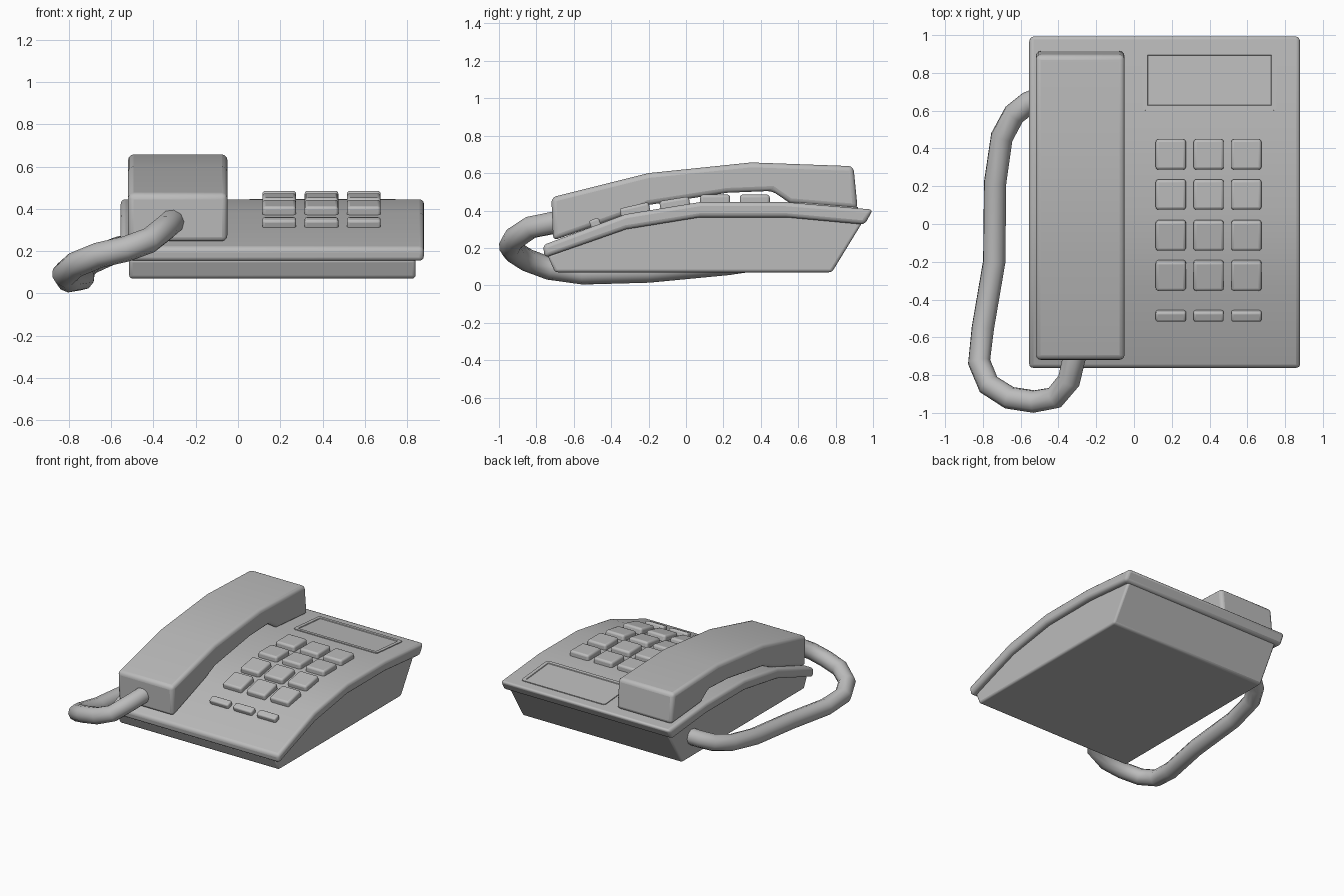
import bpy, bmesh, math
from mathutils import Vector

cube = bpy.data.objects.get("Cube")
if cube:
    bpy.data.objects.remove(cube, do_unlink=True)

grey = bpy.data.materials.new("plain grey")
grey.use_nodes = True
colour = (0.5, 0.5, 0.5, 1)
grey.diffuse_color = colour
grey.node_tree.nodes["Principled BSDF"].inputs["Base Color"].default_value = colour


def finish(obj, bevel=0, segments=3):
    """Give an object its material, rounded edges and smooth shading."""
    obj.data.materials.append(grey)
    if bevel:
        mod = obj.modifiers.new("rounded edges", "BEVEL")
        mod.width, mod.segments = bevel, segments
        mod.limit_method, mod.angle_limit = "ANGLE", math.radians(32)
    bpy.ops.object.select_all(action="DESELECT")
    obj.select_set(True)
    bpy.context.view_layer.objects.active = obj
    bpy.ops.object.shade_smooth_by_angle(angle=math.radians(32))
    return obj


def mesh_object(name, bm):
    bmesh.ops.recalc_face_normals(bm, faces=bm.faces)
    mesh = bpy.data.meshes.new(name)
    bm.to_mesh(mesh)
    bm.free()
    obj = bpy.data.objects.new(name, mesh)
    bpy.context.collection.objects.link(obj)
    return obj


def side_profile(name, points, x0, x1, bevel):
    """Extrude a side outline of (y, z) points from x0 to x1."""
    bm = bmesh.new()
    face = bm.faces.new([bm.verts.new((x0, y, z)) for y, z in points])
    out = bmesh.ops.extrude_face_region(bm, geom=[face])
    moved = [v for v in out["geom"] if isinstance(v, bmesh.types.BMVert)]
    bmesh.ops.translate(bm, verts=moved, vec=(x1 - x0, 0, 0))
    return finish(mesh_object(name, bm), bevel)


# Bent top plate and the body below it
TOP = [(-0.765, 0.215), (-0.325, 0.38), (0.075, 0.445), (0.535, 0.445), (1.0, 0.405)]
UNDER = [(-0.755, 0.148), (-0.32, 0.30), (0.075, 0.364), (0.535, 0.364), (0.955, 0.325)]
side_profile("top_plate", TOP + UNDER[::-1], -0.555, 0.88, 0.022)

inner = [(y, z + 0.025) for y, z in UNDER[1:4]]
side_profile("body", [(-0.70, 0.07), (-0.74, 0.16)] + inner
             + [(0.945, 0.34), (0.78, 0.07)], -0.515, 0.84, 0.015)

# Handset with a raised grip between its two ends
side_profile("handset", [
    (-0.72, 0.47), (-0.20, 0.60), (0.35, 0.657), (0.895, 0.637), (0.918, 0.41),
    (0.555, 0.44), (0.46, 0.505), (0.22, 0.495), (-0.20, 0.43),
    (-0.31, 0.38), (-0.71, 0.24)], -0.52, -0.05, 0.026)


def plate_at(y):
    """Height and slope angle of the plate top at a given depth."""
    for (ya, za), (yb, zb) in zip(TOP, TOP[1:]):
        if y <= yb:
            break
    slope = (zb - za) / (yb - ya)
    return za + slope * (y - ya), math.atan(slope)


def key(name, x, y, width, depth, lift, bevel, tilt=None):
    z, angle = plate_at(y)
    bpy.ops.mesh.primitive_cube_add(size=1, location=(x, y, z))
    obj = bpy.context.object
    obj.name = name
    for v in obj.data.vertices:
        v.co = Vector((v.co.x * width, v.co.y * depth, lift if v.co.z > 0 else -0.03))
    obj.rotation_euler.x = angle if tilt is None else tilt
    return finish(obj, bevel)


# Number keys in four rows, then a row of slim function keys
for col in range(3):
    x = 0.195 + col * 0.2
    for row, y in enumerate((0.368, 0.156, -0.058, -0.27)):
        tilt = math.radians(13) if row == 3 else None
        key(f"number_key_{row}_{col}", x, y, 0.16, 0.16, 0.04, 0.015, tilt)
    key(f"function_key_{col}", x, -0.482, 0.16, 0.055, 0.035, 0.012)

# Display: a thin raised frame with a lowered window
z, angle = plate_at(0.76)
bm = bmesh.new()
bmesh.ops.create_cube(bm, size=1)
for v in bm.verts:
    v.co = Vector((v.co.x * 0.71, v.co.y * 0.32, 0.006 if v.co.z > 0 else -0.02))
corners = [e for e in bm.edges if abs(e.verts[0].co.z - e.verts[1].co.z) > 0.01]
bmesh.ops.bevel(bm, geom=corners, offset=0.02, segments=3, profile=0.5, affect="EDGES")
window = max(bm.faces, key=lambda f: f.calc_center_median().z)
bmesh.ops.inset_region(bm, faces=[window], thickness=0.026)
bmesh.ops.inset_region(bm, faces=[window], thickness=0.003, depth=-0.005)
display = mesh_object("display", bm)
display.location = (0.4, 0.76, z)
display.rotation_euler.x = angle
finish(display)

# Cord from the side of the body round to the front of the handset
CORD = [(-0.48, 0.67, 0.23), (-0.56, 0.64, 0.21), (-0.635, 0.58, 0.18),
        (-0.70, 0.46, 0.15), (-0.735, 0.22, 0.115), (-0.74, -0.20, 0.075),
        (-0.80, -0.55, 0.065), (-0.82, -0.73, 0.09), (-0.77, -0.85, 0.135),
        (-0.66, -0.92, 0.18), (-0.53, -0.94, 0.21), (-0.42, -0.92, 0.25),
        (-0.345, -0.83, 0.31), (-0.31, -0.68, 0.34)]
curve = bpy.data.curves.new("cord", "CURVE")
curve.dimensions = "3D"
curve.bevel_depth, curve.bevel_resolution = 0.061, 3
curve.use_fill_caps = True
spline = curve.splines.new("POLY")
spline.points.add(len(CORD) - 1)
for point, co in zip(spline.points, CORD):
    point.co = (*co, 1)
cord = bpy.data.objects.new("cord", curve)
bpy.context.collection.objects.link(cord)
bpy.ops.object.select_all(action="DESELECT")
cord.select_set(True)
bpy.context.view_layer.objects.active = cord
bpy.ops.object.convert(target="MESH")
cord = bpy.context.object
for polygon in cord.data.polygons:
    polygon.use_smooth = True
cord.data.materials.append(grey)
